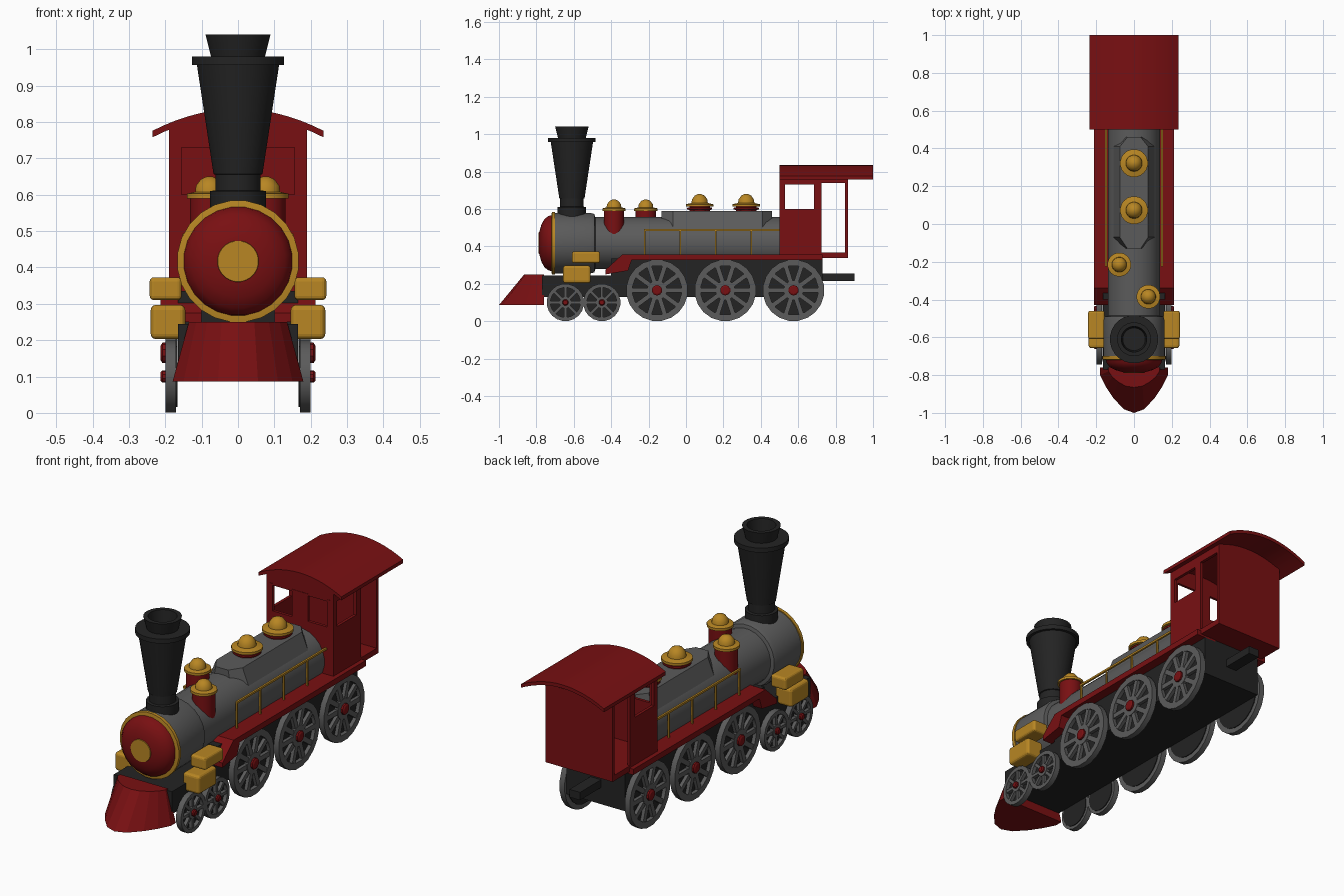
import bpy, bmesh, math
from mathutils import Vector

if "Cube" in bpy.data.objects:
    bpy.data.objects.remove(bpy.data.objects["Cube"])


def material(name, rgb):
    m = bpy.data.materials.new(name)
    m.diffuse_color = (*rgb, 1)
    m.use_nodes = True
    m.node_tree.nodes["Principled BSDF"].inputs["Base Color"].default_value = m.diffuse_color
    return m


RED = material("deep red", (0.19, 0.005, 0.006))
GOLD = material("brass yellow", (0.48, 0.24, 0.017))
GREY = material("boiler grey", (0.105, 0.105, 0.105))
BLACK = material("soot black", (0.017, 0.017, 0.017))


def finish(name, bm, mat, mirror=False, smooth=False, bevel=0):
    bmesh.ops.recalc_face_normals(bm, faces=bm.faces)
    me = bpy.data.meshes.new(name)
    bm.to_mesh(me)
    bm.free()
    me.materials.append(mat)
    if smooth:
        me.shade_smooth()
        me.set_sharp_from_angle(angle=math.radians(32))
    ob = bpy.data.objects.new(name, me)
    bpy.context.collection.objects.link(ob)
    if bevel:
        b = ob.modifiers.new("Bevel", 'BEVEL')
        b.width, b.segments = bevel, 3
    if mirror:
        ob.modifiers.new("Mirror", 'MIRROR').use_mirror_merge = False
    return ob


def boxes(name, dims, mat, **kw):
    """One object from boxes given as x0, x1, y0, y1, z0, z1."""
    bm = bmesh.new()
    for x0, x1, y0, y1, z0, z1 in dims:
        vs = bmesh.ops.create_cube(bm, size=1)["verts"]
        for v in vs:
            v.co = Vector(((x0 + x1) / 2 + v.co.x * (x1 - x0),
                           (y0 + y1) / 2 + v.co.y * (y1 - y0),
                           (z0 + z1) / 2 + v.co.z * (z1 - z0)))
    return finish(name, bm, mat, **kw)


def lathe(name, profile, axis, mat, at=(0, 0, 0), segs=24, closed=False, **kw):
    """Spin (radius, height) points about an axis through a point."""
    bm = bmesh.new()
    rings = []
    for r, h in profile:
        ring = []
        for i in range(segs):
            a = 2 * math.pi * (i + 0.5) / segs
            c, s = r * math.cos(a), r * math.sin(a)
            p = {'x': (h, c, s), 'y': (c, h, s), 'z': (c, s, h)}[axis]
            ring.append(bm.verts.new(Vector(p) + Vector(at)))
        rings.append(ring)
    pairs = list(zip(rings, rings[1:]))
    if closed:
        pairs.append((rings[-1], rings[0]))
    else:
        bm.faces.new(rings[0])
        bm.faces.new(rings[-1])
    for a, b in pairs:
        for i in range(segs):
            j = (i + 1) % segs
            bm.faces.new((a[i], a[j], b[j], b[i]))
    return finish(name, bm, mat, smooth=True, **kw)


def loft(name, lower, upper, mat, **kw):
    """Solid between two matching outlines of 3D points."""
    bm = bmesh.new()
    a = [bm.verts.new(p) for p in lower]
    b = [bm.verts.new(p) for p in upper]
    bm.faces.new(a)
    bm.faces.new(b)
    for i in range(len(a)):
        j = (i + 1) % len(a)
        bm.faces.new((a[i], a[j], b[j], b[i]))
    return finish(name, bm, mat, **kw)


# Boiler, smokebox and front door
ZB = (0, 0, 0.417)
lathe("boiler", [(0.14, -0.52), (0.14, 0.51)], 'y', GREY, ZB)
lathe("smokebox", [(0.163, -0.705), (0.163, -0.51), (0.157, -0.49), (0.14, -0.485)], 'y', GREY, ZB)
lathe("smokebox_ring", [(0.15, -0.72), (0.168, -0.717), (0.168, -0.70), (0.15, -0.70)], 'y', GOLD, ZB)
lathe("smokebox_door", [(0.058, -0.785), (0.1, -0.773), (0.13, -0.757), (0.147, -0.735), (0.152, -0.71)], 'y', RED, ZB)
lathe("door_badge", [(0.056, -0.789), (0.058, -0.78)], 'y', GOLD, ZB)

# Raised casing along the boiler top
half = [(0.035, -0.13), (0.075, -0.07), (0.075, 0.41), (0.035, 0.46)]
outline = half + [(-x, y) for x, y in reversed(half)]
loft("boiler_casing", [(x * 1.75, y, 0.45) for x, y in outline],
     [(x, y, 0.588) for x, y in outline], GREY)

# Funnel
lathe("funnel", [(0.077, 0.55), (0.077, 0.61), (0.063, 0.612), (0.063, 0.655), (0.068, 0.657),
                 (0.114, 0.957), (0.128, 0.957), (0.128, 0.98), (0.075, 0.98), (0.09, 1.04),
                 (0.068, 1.04), (0.06, 0.96)], 'z', BLACK, (0, -0.61, 0))

# Small domes (staggered) and large domes (centred)
for n, (x, y) in enumerate([(0.076, -0.385), (-0.078, -0.215)], 1):
    lathe(f"small_dome_base_{n}", [(0.055, 0.46), (0.055, 0.592)], 'z', RED, (x, y, 0), 20)
    lathe(f"small_dome_cap_{n}", [(0.063, 0.59), (0.063, 0.603), (0.04, 0.608), (0.038, 0.625),
                                  (0.024, 0.643), (0.008, 0.65)], 'z', GOLD, (x, y, 0), 20)
for n, y in enumerate([0.073, 0.322], 1):
    lathe(f"large_dome_base_{n}", [(0.056, 0.56), (0.056, 0.595), (0.068, 0.597), (0.068, 0.606),
                                   (0.056, 0.608), (0.056, 0.616)], 'z', RED, (0, y, 0), 20)
    lathe(f"large_dome_cap_{n}", [(0.074, 0.612), (0.074, 0.625), (0.044, 0.632), (0.042, 0.65),
                                  (0.027, 0.671), (0.008, 0.68)], 'z', GOLD, (0, y, 0), 20)

# Chassis and rear coupling bar
boxes("chassis", [(-0.165, 0.165, -0.77, -0.4, 0.13, 0.245),
                  (-0.165, 0.165, -0.4, 0.73, 0.13, 0.335)], BLACK)
boxes("coupling_bar", [(-0.03, 0.03, 0.7, 0.9, 0.215, 0.255)], BLACK)

# Running boards with a slope down at the front
side = [(-0.43, 0.25), (-0.43, 0.275), (-0.34, 0.357), (0.73, 0.357), (0.73, 0.328), (-0.29, 0.328), (-0.31, 0.27)]
loft("running_board", [(0.1, y, z) for y, z in side], [(0.213, y, z) for y, z in side], RED, mirror=True)

# Cow catcher: curved sloping nose
low = [(0.18, -0.76), (0.18, -0.80), (0.15, -0.86), (0.11, -0.92), (0.055, -0.98), (0, -1.0)]
top = [(0.135, -0.76), (0.135, -0.78), (0.115, -0.81), (0.085, -0.835), (0.045, -0.858), (0, -0.865)]
both = lambda pts, z: [(x, y, z) for x, y in pts] + [(-x, y, z) for x, y in reversed(pts[:-1])]
loft("cow_catcher", both(low, 0.086), both(top, 0.25), RED)

# Steam cylinder blocks
boxes("upper_cylinder_block", [(0.155, 0.243, -0.61, -0.46, 0.31, 0.373)], GOLD, mirror=True, bevel=0.012)
boxes("lower_cylinder_block", [(0.145, 0.24, -0.657, -0.51, 0.203, 0.297)], GOLD, mirror=True, bevel=0.014)


# Spoked wheels, mirrored to both sides
def wheel(name, y, r, spokes, hub):
    c = (0, y, r)
    lathe(name + "_rim", [(r * 0.8, 0.17), (r, 0.17), (r, 0.199), (r * 0.8, 0.199)], 'x', GREY, c, 20,
          closed=True, mirror=True)
    lathe(name + "_boss", [(r * 0.32, 0.17), (r * 0.32, 0.199)], 'x', GREY, c, 20, mirror=True)
    lathe(name + "_back", [(r * 0.85, 0.166), (r * 0.85, 0.18)], 'x', BLACK, c, 20, mirror=True)
    lathe(name + "_hub", [(hub, 0.19), (hub, 0.208), (hub * 0.7, 0.213)], 'x', RED, c, 10, mirror=True)
    bm = bmesh.new()
    for i in range(spokes):
        a = 2 * math.pi * i / spokes
        d, t = Vector((0, math.cos(a), math.sin(a))), Vector((0, -math.sin(a), math.cos(a)))
        for v in bmesh.ops.create_cube(bm, size=1)["verts"]:
            x, u, w = v.co
            v.co = Vector((0.185 + x * 0.024, y, r)) + d * r * (0.57 + u * 0.56) + t * w * r * 0.15
    finish(name + "_spokes", bm, GREY, mirror=True)


for n, y in enumerate([-0.645, -0.45], 1):
    wheel(f"small_wheel_{n}", y, 0.1, 8, 0.017)
for n, y in enumerate([-0.155, 0.21, 0.575], 1):
    wheel(f"drive_wheel_{n}", y, 0.165, 10, 0.028)

# Handrails with posts
boxes("handrail", [(0.143, 0.153, -0.225, 0.5, 0.483, 0.493)]
      + [(0.144, 0.152, y - 0.004, y + 0.004, 0.35, 0.485) for y in (-0.22, -0.03, 0.16, 0.35)],
      GOLD, mirror=True)

# Cab: side walls with window and doorway, front and back walls
boxes("cab_side", [(0.175, 0.19, 0.5, 0.53, 0.34, 0.79), (0.175, 0.19, 0.685, 0.725, 0.34, 0.79),
                   (0.175, 0.19, 0.53, 0.685, 0.34, 0.6), (0.175, 0.19, 0.53, 0.685, 0.73, 0.79),
                   (0.175, 0.19, 0.725, 0.865, 0.74, 0.79)], RED, mirror=True)
boxes("cab_front", [(0, 0.045, 0.5, 0.515, 0.34, 0.74), (0.155, 0.19, 0.5, 0.515, 0.34, 0.74),
                    (0.045, 0.155, 0.5, 0.515, 0.34, 0.6)], RED, mirror=True)
boxes("cab_back", [(-0.19, 0.19, 0.85, 0.865, 0.345, 0.74)], RED)
boxes("cab_floor", [(-0.19, 0.19, 0.5, 0.865, 0.338, 0.367)], RED)

# Curved roof and the gables below it
arc = lambda x, z: z - 0.06 * (x / 0.235) ** 2
xs = [-0.235 + 0.47 * i / 14 for i in range(15)]
prof = [(x, arc(x, 0.836)) for x in xs] + [(x, arc(x, 0.818)) for x in reversed(xs)]
loft("cab_roof", [(x, 0.5, z) for x, z in prof], [(x, 1.0, z) for x, z in prof], RED, smooth=True)
gx = [-0.19 + 0.38 * i / 10 for i in range(11)]
gable = [(x, arc(x, 0.825)) for x in gx] + [(0.19, 0.73), (-0.19, 0.73)]
for name, y in (("front_gable", 0.502), ("back_gable", 0.85)):
    loft(name, [(x, y, z) for x, z in gable], [(x, y + 0.013, z) for x, z in gable], RED)
